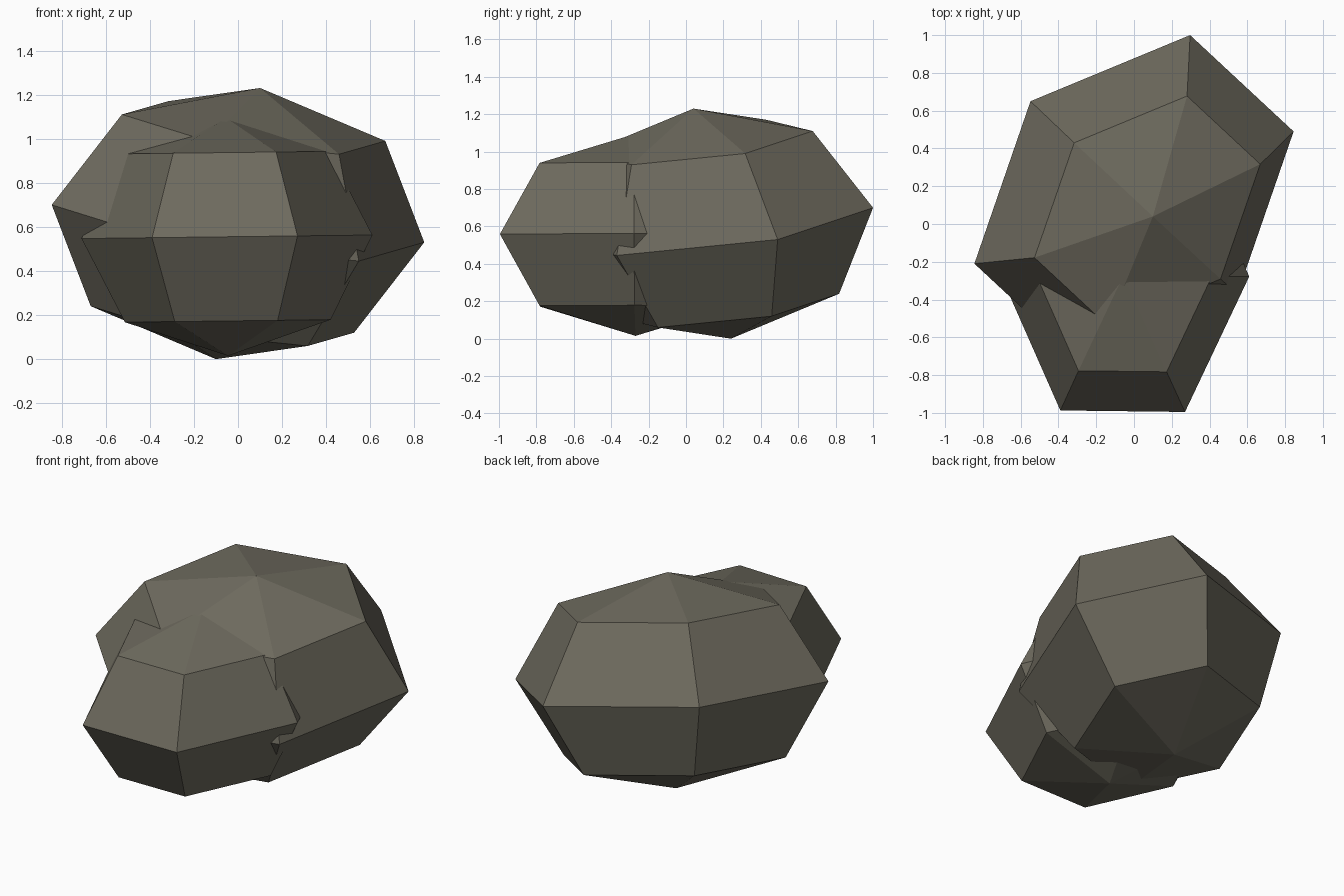
import bpy, bmesh, math
from mathutils import Vector, Matrix

if "Cube" in bpy.data.objects:
    bpy.data.objects.remove(bpy.data.objects["Cube"])

stone = bpy.data.materials.new("warm grey stone")
stone.diffuse_color = (0.155, 0.145, 0.112, 1)
stone.use_nodes = True
stone.node_tree.nodes["Principled BSDF"].inputs["Base Color"].default_value = stone.diffuse_color


def boulder(name, center, corner_a, corner_b, pole):
    """Six-sided low-poly ball, placed by two neighbouring equator corners and its pole."""
    a, b, p = Vector(corner_a), Vector(corner_b), Vector(pole)
    side = (b - a * 0.5) / math.sin(math.radians(60))
    frame = Matrix((a, side, p)).transposed().to_4x4()
    bm = bmesh.new()
    bmesh.ops.create_uvsphere(bm, u_segments=6, v_segments=4, radius=1)
    # Turn the ball so that a corner lies on its first axis
    turn = Matrix.Rotation(math.radians(30), 4, 'Z')
    bmesh.ops.transform(bm, matrix=Matrix.Translation(center) @ frame @ turn, verts=bm.verts)
    bmesh.ops.recalc_face_normals(bm, faces=bm.faces)
    mesh = bpy.data.meshes.new(name)
    bm.to_mesh(mesh)
    bm.free()
    mesh.materials.append(stone)
    obj = bpy.data.objects.new(name, mesh)
    bpy.context.collection.objects.link(obj)
    return obj


# Large tilted boulder at the back
boulder("large_boulder", (0, 0.14, 0.615),
        (0.845, 0.35, -0.085), (0.297, 0.86, 0.085), (0.10, -0.10, 0.615))

# Smaller upright boulder merged into its front
boulder("small_boulder", (-0.05, -0.27, 0.555),
        (0.66, -0.008, 0.008), (0.34, 0.717, 0.004), (-0.005, 0.0, 0.54))
